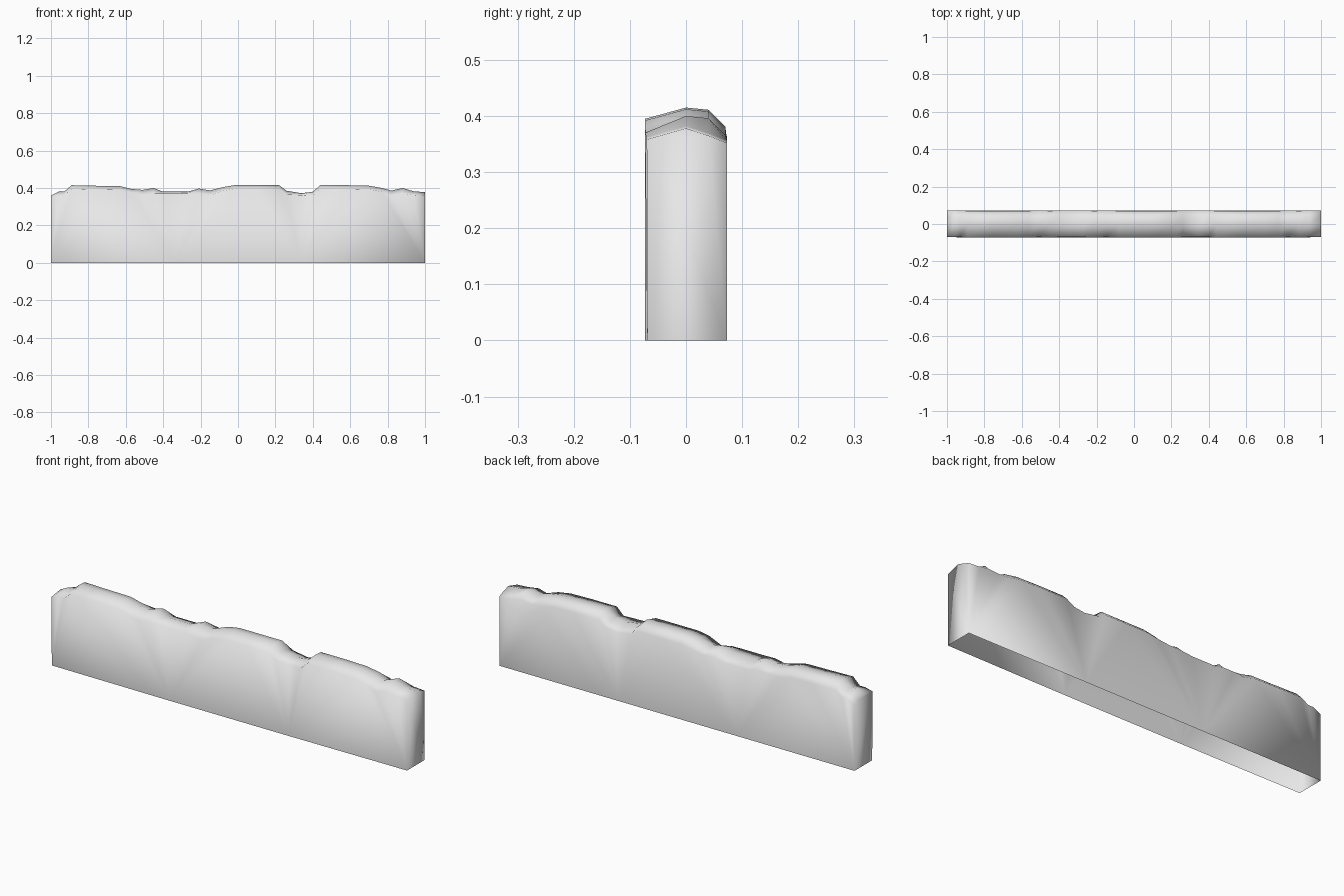
import bpy
import bmesh

# Remove the default cube only
cube = bpy.data.objects.get("Cube")
if cube:
    bpy.data.objects.remove(cube, do_unlink=True)

# Plain plaster grey
grey = bpy.data.materials.new("plain_grey")
grey.use_nodes = True
colour = (0.8, 0.8, 0.8, 1)
grey.diffuse_color = colour
grey.node_tree.nodes["Principled BSDF"].inputs["Base Color"].default_value = colour

# Worn crest of the wall: position along the wall, ridge height, front edge drop
CREST = [
    (-1, .36, .01), (-.96, .38, .02), (-.93, .38, .02), (-.89, .415, .02),
    (-.76, .412, .02), (-.63, .41, .02), (-.57, .395, .02), (-.51, .39, .03),
    (-.45, .4, .03), (-.4, .38, .01), (-.27, .38, .01), (-.21, .397, .03),
    (-.15, .387, .03), (-.08, .405, .02), (-.02, .415, .02), (.1, .415, .02),
    (.22, .415, .02), (.26, .385, .02), (.34, .372, .01), (.4, .38, .02),
    (.44, .415, .02), (.58, .415, .02), (.7, .412, .02), (.77, .4, .02),
    (.82, .386, .03), (.88, .4, .03), (.94, .382, .02), (1, .378, .02),
]
FOOT = [-1, -1 / 3, 1 / 3, 1]
FRONT, BACK = -.073, .073
HIGH = .39


def nearest_foot(x):
    """Index of the base point that a crest point fans out from."""
    return min(range(len(FOOT)), key=lambda i: abs(FOOT[i] - x))


def add_side(bm, base, edge):
    """Fan triangles from the sparse base points up to the dense crest edge."""
    for i in range(len(edge) - 1):
        a = nearest_foot(CREST[i][0])
        b = nearest_foot(CREST[i + 1][0])
        if a == b:
            bm.faces.new((base[a], edge[i + 1], edge[i]))
        else:
            bm.faces.new((base[a], base[b], edge[i + 1]))
            bm.faces.new((base[a], edge[i + 1], edge[i]))


def build_wall():
    bm = bmesh.new()

    # Base points, open underneath
    base_front = [bm.verts.new((x, FRONT if abs(x) < 1 else -.069, 0)) for x in FOOT]
    base_back = [bm.verts.new((x, BACK, 0)) for x in FOOT]

    # Four lines along the crest: front edge, ridge, back slope, back edge
    lines = [[], [], [], []]
    for x, top, drop in CREST:
        high = top > HIGH
        pinch = 0 if high else .003
        section = [
            (FRONT + pinch, top - drop),
            (0, top),
            (.04, top - (.004 if high else .013)),
            (BACK - (.003 if high else 0), top - (.034 if high else .026)),
        ]
        for line, (y, z) in zip(lines, section):
            line.append(bm.verts.new((x, y, z)))

    # Front and back faces
    add_side(bm, base_front, lines[0])
    add_side(bm, base_back, lines[3])

    # Crest strips
    for low, high in zip(lines, lines[1:]):
        for i in range(len(CREST) - 1):
            bm.faces.new((low[i], low[i + 1], high[i + 1], high[i]))

    # End faces
    for end in (0, -1):
        bm.faces.new([base_front[end]] + [line[end] for line in lines] + [base_back[end]])

    bmesh.ops.recalc_face_normals(bm, faces=bm.faces)
    for face in bm.faces:
        face.smooth = True

    mesh = bpy.data.meshes.new("low_wall")
    bm.to_mesh(mesh)
    bm.free()
    mesh.materials.append(grey)
    wall = bpy.data.objects.new("low_wall", mesh)
    bpy.context.collection.objects.link(wall)
    return wall


build_wall()
